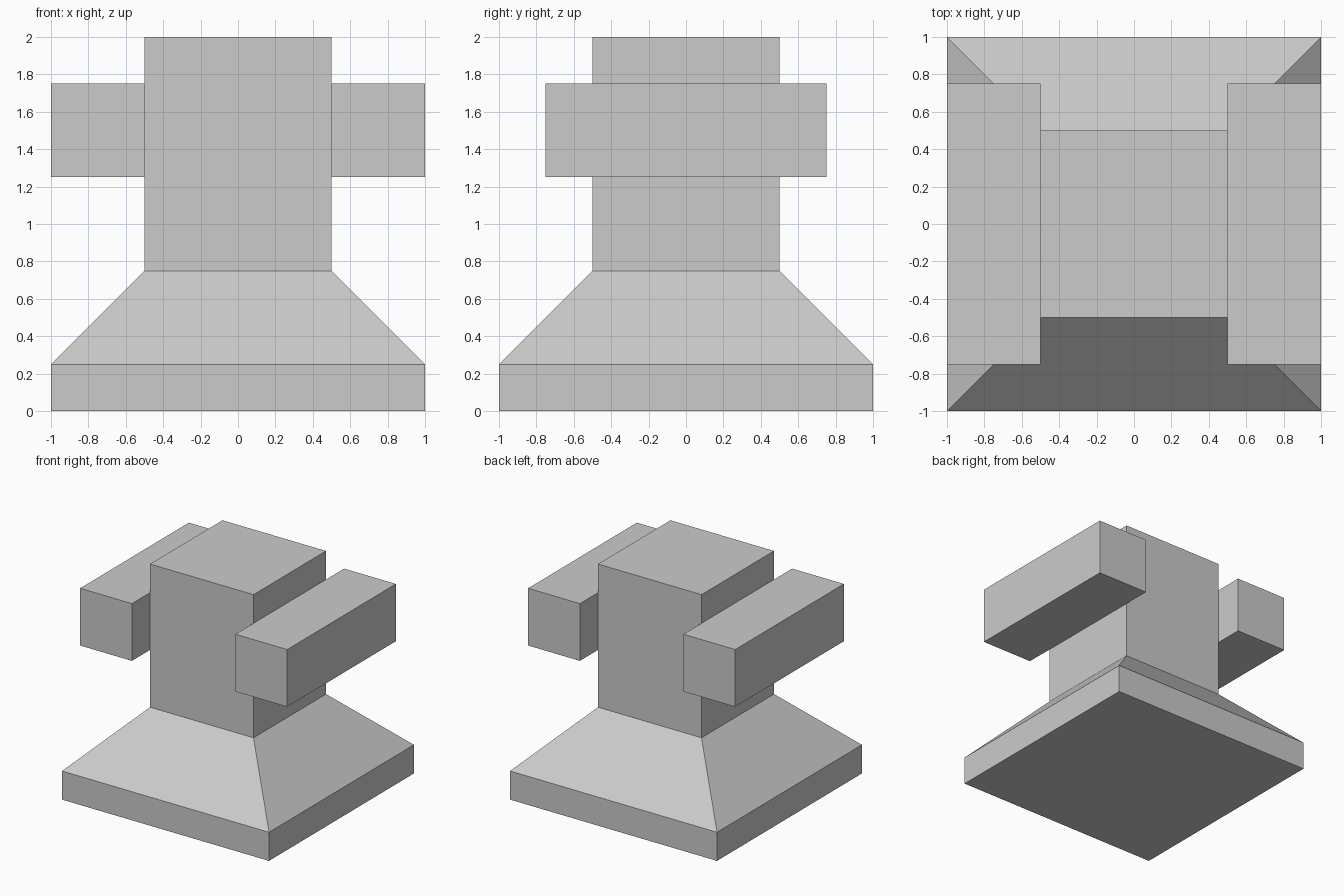
import bpy, bmesh
from mathutils import Matrix

if "Cube" in bpy.data.objects:
    bpy.data.objects.remove(bpy.data.objects["Cube"])


def add_object(name, bm):
    bmesh.ops.recalc_face_normals(bm, faces=bm.faces)
    mesh = bpy.data.meshes.new(name)
    bm.to_mesh(mesh)
    bm.free()
    obj = bpy.data.objects.new(name, mesh)
    bpy.context.collection.objects.link(obj)
    return obj


# Body: square sections (half width, height) for plinth, slope and column
profile = [(1, 0), (1, 0.25), (0.5, 0.75), (0.5, 2)]
bm = bmesh.new()
rings = [[bm.verts.new((sx * h, sy * h, z))
          for sx, sy in ((-1, -1), (1, -1), (1, 1), (-1, 1))]
         for h, z in profile]
for low, high in zip(rings, rings[1:]):
    for i in range(4):
        j = (i + 1) % 4
        bm.faces.new((low[i], low[j], high[j], high[i]))
bm.faces.new(rings[0][::-1])
bm.faces.new(rings[-1])
add_object("pedestal_body", bm)

# Side bars: one on each side of the column, running front to back
for side, name in ((-1, "left_side_bar"), (1, "right_side_bar")):
    bm = bmesh.new()
    bmesh.ops.create_cube(bm, size=1, matrix=Matrix.Translation((side * 0.75, 0, 1.5))
                          @ Matrix.Diagonal((0.5, 1.5, 0.5, 1)))
    add_object(name, bm)
